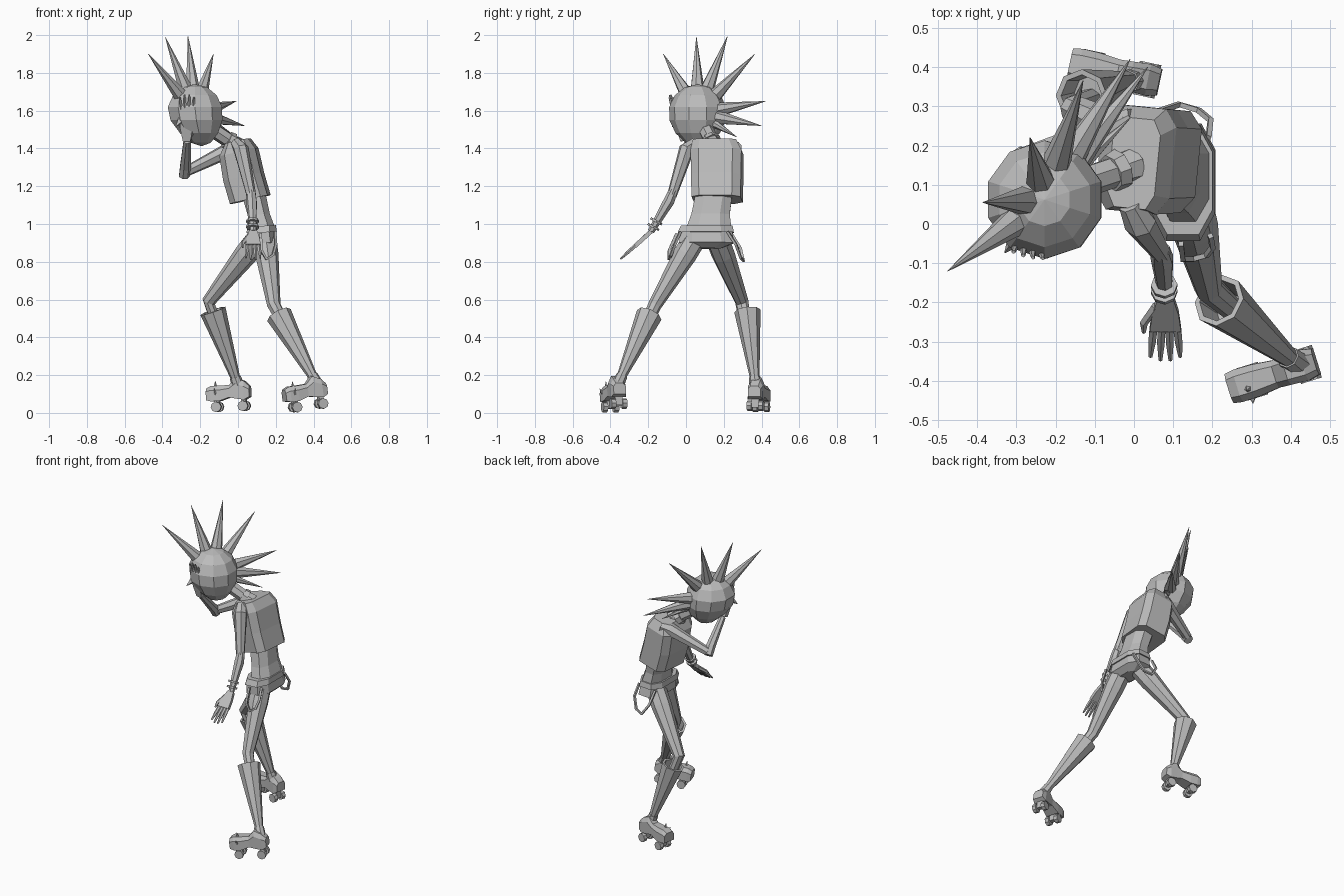
import bpy, bmesh, math
from mathutils import Vector, Matrix

cube = bpy.data.objects.get("Cube")
if cube:
    bpy.data.objects.remove(cube)

grey = bpy.data.materials.new("plain_grey")
grey.use_nodes = True
grey.diffuse_color = (0.5, 0.5, 0.5, 1)
grey.node_tree.nodes["Principled BSDF"].inputs["Base Color"].default_value = (0.5, 0.5, 0.5, 1)


def finish(name, bm):
    bmesh.ops.recalc_face_normals(bm, faces=bm.faces)
    mesh = bpy.data.meshes.new(name)
    bm.to_mesh(mesh)
    bm.free()
    mesh.materials.append(grey)
    obj = bpy.data.objects.new(name, mesh)
    bpy.context.collection.objects.link(obj)
    return obj


def loft(name, rings):
    """Skin a list of point rings and cap both ends."""
    bm = bmesh.new()
    loops = [[bm.verts.new(p) for p in ring] for ring in rings]
    n = len(loops[0])
    for a, b in zip(loops, loops[1:]):
        for i in range(n):
            j = (i + 1) % n
            bm.faces.new((a[i], a[j], b[j], b[i]))
    bm.faces.new(loops[0])
    bm.faces.new(loops[-1])
    return finish(name, bm)


def tube(name, pts, radii, sides=7, axis=None):
    """Round section along a path, with a ring square to it at each point."""
    pts = [Vector(p) for p in pts]
    t = Vector(axis) if axis else pts[1] - pts[0]
    t.normalize()
    u = t.orthogonal().normalized()
    rings = []
    for i, (p, r) in enumerate(zip(pts, radii)):
        if not axis:
            new = (pts[min(i + 1, len(pts) - 1)] - pts[max(i - 1, 0)]).normalized()
            u = t.rotation_difference(new) @ u
            t = new
        v = t.cross(u)
        angles = [2 * math.pi * k / sides for k in range(sides)]
        rings.append([p + r * (math.cos(a) * u + math.sin(a) * v) for a in angles])
    return loft(name, rings)


def cone(name, base, tip, radius, sides=6):
    return tube(name, [base, tip], [radius, 0.001], sides)


def body(name, sections, tilt, yaw, power, sides=8):
    """Stack of boxy ovals: x, y, z, half depth, half width."""
    rings = []
    for x, y, z, rx, ry in sections:
        ring = []
        for k in range(sides):
            a = 2 * math.pi * (k + 0.5) / sides
            dx = 1.03 * rx * math.copysign(abs(math.cos(a)) ** power, math.cos(a))
            dy = 1.03 * ry * math.copysign(abs(math.sin(a)) ** power, math.sin(a))
            ring.append((x + dx - yaw * dy, y + dy + yaw * dx, z + tilt * dx))
        rings.append(ring)
    return loft(name, rings)


# Torso, leaning towards -x
body("shirt", [(0.065, 0.165, 1.13, 0.1, 0.13), (0.03, 0.165, 1.25, 0.1, 0.133),
               (0.005, 0.165, 1.38, 0.095, 0.135), (0.0, 0.155, 1.44, 0.06, 0.115)], 0.23, -0.1, 0.45)
body("waist", [(0.13, 0.12, 0.97, 0.07, 0.125), (0.11, 0.13, 1.05, 0.06, 0.105),
               (0.08, 0.15, 1.17, 0.065, 0.1)], 0.1, 0, 0.8)
body("pelvis", [(0.13, 0.11, 0.87, 0.045, 0.075), (0.13, 0.11, 0.9, 0.08, 0.15),
                (0.125, 0.105, 0.97, 0.072, 0.14)], 0.05, 0, 0.7)
body("belt", [(0.125, 0.105, 0.955, 0.083, 0.152), (0.125, 0.11, 0.99, 0.077, 0.14)], 0.05, 0, 0.7)
tube("neck", [(0.0, 0.15, 1.41), (-0.06, 0.13, 1.45), (-0.15, 0.1, 1.51)], [0.05, 0.04, 0.04])
tube("collar", [(-0.035, 0.14, 1.43), (-0.06, 0.13, 1.447)], [0.054, 0.048], 8)

# Hanging strap on each hip
tube("left_hip_strap", [(0.12, -0.05, 0.95), (0.125, -0.09, 0.86), (0.15, -0.09, 0.815),
     (0.185, -0.08, 0.835), (0.2, -0.06, 0.89), (0.195, -0.03, 0.96)], [0.009] * 6, 4)
tube("right_hip_strap", [(0.06, 0.24, 0.95), (0.07, 0.29, 0.87), (0.115, 0.305, 0.805),
     (0.165, 0.29, 0.82), (0.195, 0.265, 0.89), (0.19, 0.22, 0.96)], [0.009] * 6, 4)

# Head: a faceted ball with the jaw set back towards the neck
forward = Vector((-0.6, -0.8, 0))
bm = bmesh.new()
bmesh.ops.create_uvsphere(bm, u_segments=10, v_segments=7, radius=0.155)
for v in bm.verts:
    low = max(0, -v.co.z / 0.155)
    v.co.x *= 1 - 0.2 * low
    v.co.y *= 1 - 0.05 * low
    v.co.z *= 1 + 0.12 * low
    v.co.x += 0.035 * low
head_mid = Vector((-0.228, 0.062, 1.585))
bmesh.ops.translate(bm, verts=bm.verts, vec=head_mid)
finish("head", bm)
nose = head_mid + forward * 0.12
cone("nose", nose + Vector((0, 0, -0.03)), nose + forward * 0.05 + Vector((0, 0, -0.07)), 0.025, 4)

# Fan of hair spikes over the crown
tips = [(-0.475, -0.12, 1.9), (-0.385, 0.055, 1.99), (-0.265, 0.22, 1.995), (-0.13, 0.365, 1.9),
        (-0.01, 0.42, 1.65), (0.035, 0.4, 1.52), (-0.01, 0.27, 1.46)]
for i, tip in enumerate(tips):
    away = (Vector(tip) - head_mid).normalized()
    cone(f"hair_spike_{i + 1}", head_mid + away * 0.12, tip, 0.04 if i < 6 else 0.025, 7)


def hand(name, wrist, reach, across, length, thumb):
    """Flat palm, four fingers and a thumb."""
    wrist, reach, across = Vector(wrist), Vector(reach).normalized(), Vector(across).normalized()
    thick = reach.cross(across).normalized() * 0.016
    rings = []
    for f, w in ((0, 0.02), (0.25, 0.034), (0.5, 0.04)):
        c = wrist + reach * length * f
        rings.append([c + across * w * s + thick * q
                      for s, q in ((-1, -0.7), (1, -0.7), (1, 0.7), (-1, 0.7))])
    loft(name + "_palm", rings)
    for k in range(4):
        s = (k - 1.5) / 1.5
        root = wrist + reach * length * 0.47 + across * 0.03 * s
        end = wrist + reach * length * (1 - 0.08 * abs(s)) + across * 0.038 * s
        tube(f"{name}_finger_{k + 1}", [root, (root + end) / 2, end], [0.011, 0.01, 0.005], 5)
    a = wrist + reach * length * 0.15 + across * 0.025 * thumb
    b = a + reach * length * 0.25 + across * 0.03 * thumb
    tube(name + "_thumb", [a, b, b + reach * length * 0.15], [0.012, 0.011, 0.005], 5)


# Lowered left arm
tube("left_upper_arm", [(-0.01, 0.05, 1.43), (0.015, 0.005, 1.4), (0.07, -0.075, 1.15)],
     [0.03, 0.042, 0.026])
tube("left_forearm", [(0.068, -0.065, 1.18), (0.072, -0.09, 1.12), (0.08, -0.185, 0.96)],
     [0.024, 0.03, 0.018])
for k, f in enumerate((0.0, 0.03)):
    p = Vector((0.077, -0.155 - f * 0.5, 1.02 - f))
    tube(f"left_bracelet_{k + 1}", [p, p + Vector((0, -0.006, -0.011))], [0.034, 0.034], 8)
hand("left_hand", (0.08, -0.185, 0.96), (0, -0.74, -0.67), (1, 0, 0), 0.225, -1)

# Raised right arm with the hand over the face
tube("right_upper_arm", [(0.0, 0.27, 1.41), (-0.05, 0.24, 1.39), (-0.28, 0.17, 1.275)],
     [0.03, 0.042, 0.027])
tube("right_forearm", [(-0.285, 0.175, 1.255), (-0.28, 0.14, 1.3), (-0.27, 0.0, 1.44)],
     [0.03, 0.03, 0.02])
hand("right_hand", (-0.27, -0.015, 1.44), (0, -0.07, 0.25), (0.9, -0.2, 0), 0.26, 1)


def place(name, build, matrix):
    bm = bmesh.new()
    build(bm)
    bmesh.ops.transform(bm, matrix=matrix, verts=bm.verts)
    return finish(name, bm)


def skate(side, toe, heel, slope):
    """Roller skate; local x runs to the toe, z up from the ground."""
    toe, heel = Vector(toe), Vector(heel)
    way = toe - heel
    matrix = (Matrix.Translation((toe + heel) / 2) @ Matrix.Rotation(math.atan2(way.y, way.x), 4, "Z")
              @ Matrix.Rotation(slope, 4, "Y"))
    # Shoe sections: distance, sole, top, half width
    rings = []
    for x, lo, hi, w in ((-0.118, 0.07, 0.135, 0.034), (-0.09, 0.05, 0.162, 0.041),
                         (-0.045, 0.055, 0.182, 0.038), (-0.01, 0.07, 0.145, 0.036),
                         (0.045, 0.05, 0.143, 0.042), (0.09, 0.05, 0.143, 0.043),
                         (0.115, 0.06, 0.13, 0.039)):
        c = (hi - lo) * 0.25
        half = [(w, lo + c / 2), (w, hi - c), (w * 0.6, hi)]
        ring = half + [(-y, z) for y, z in reversed(half)]
        rings.append([matrix @ Vector((x, y, z)) for y, z in ring])
    loft(side + "_skate_shoe", rings)
    for end, x in (("front", 0.062), ("rear", -0.083)):
        place(f"{side}_{end}_truck", lambda b: bmesh.ops.create_cube(b, size=1),
              matrix @ Matrix.Translation((x, 0, 0.045)) @ Matrix.Diagonal((0.025, 0.04, 0.045, 1)))
        for tag, y in (("inner", -0.031), ("outer", 0.031)):
            place(f"{side}_{end}_{tag}_wheel",
                  lambda b: bmesh.ops.create_cone(b, cap_ends=True, segments=8, radius1=0.028,
                                                  radius2=0.028, depth=0.025),
                  matrix @ Matrix.Translation((x, y, 0.031)) @ Matrix.Rotation(math.pi / 2, 4, "X"))
    for k, (y, out, z) in enumerate(((0.015, 0.003, 0.168), (0.036, 0.018, 0.13))):
        cone(f"{side}_toe_spike_{k + 1}", matrix @ Vector((0.065, y, z - 0.03)),
             matrix @ Vector((0.065, y + out, z)), 0.01, 5)


def leg(side, hip, knee, cuff, ankle):
    """Tapered thigh tucked into a flared, open-topped legging."""
    hip, knee, cuff, ankle = (Vector(p) for p in (hip, knee, cuff, ankle))
    axis = cuff - ankle
    tube(side + "_thigh", [hip, hip.lerp(knee, 0.25), knee, knee.lerp(ankle, 0.3)],
         [0.062, 0.062, 0.036, 0.03], 8)
    tube(side + "_legging", [ankle, cuff, cuff, cuff.lerp(ankle, 0.2)],
         [0.024, 0.07, 0.056, 0.046], 8, axis)
    tube(side + "_ankle", [ankle + axis * 0.04, ankle - axis * 0.1], [0.03, 0.034], 8)


leg("left", (0.14, 0.05, 0.93), (0.19, -0.165, 0.57), (0.217, -0.195, 0.518), (0.4, -0.345, 0.185))
leg("right", (0.105, 0.165, 0.92), (-0.155, 0.295, 0.59), (-0.133, 0.325, 0.54), (-0.01, 0.365, 0.175))
skate("left", (0.258, -0.415, 0.008), (0.472, -0.348, 0.008), 0.13)
skate("right", (-0.155, 0.408, 0.003), (0.062, 0.362, 0.003), 0.04)
